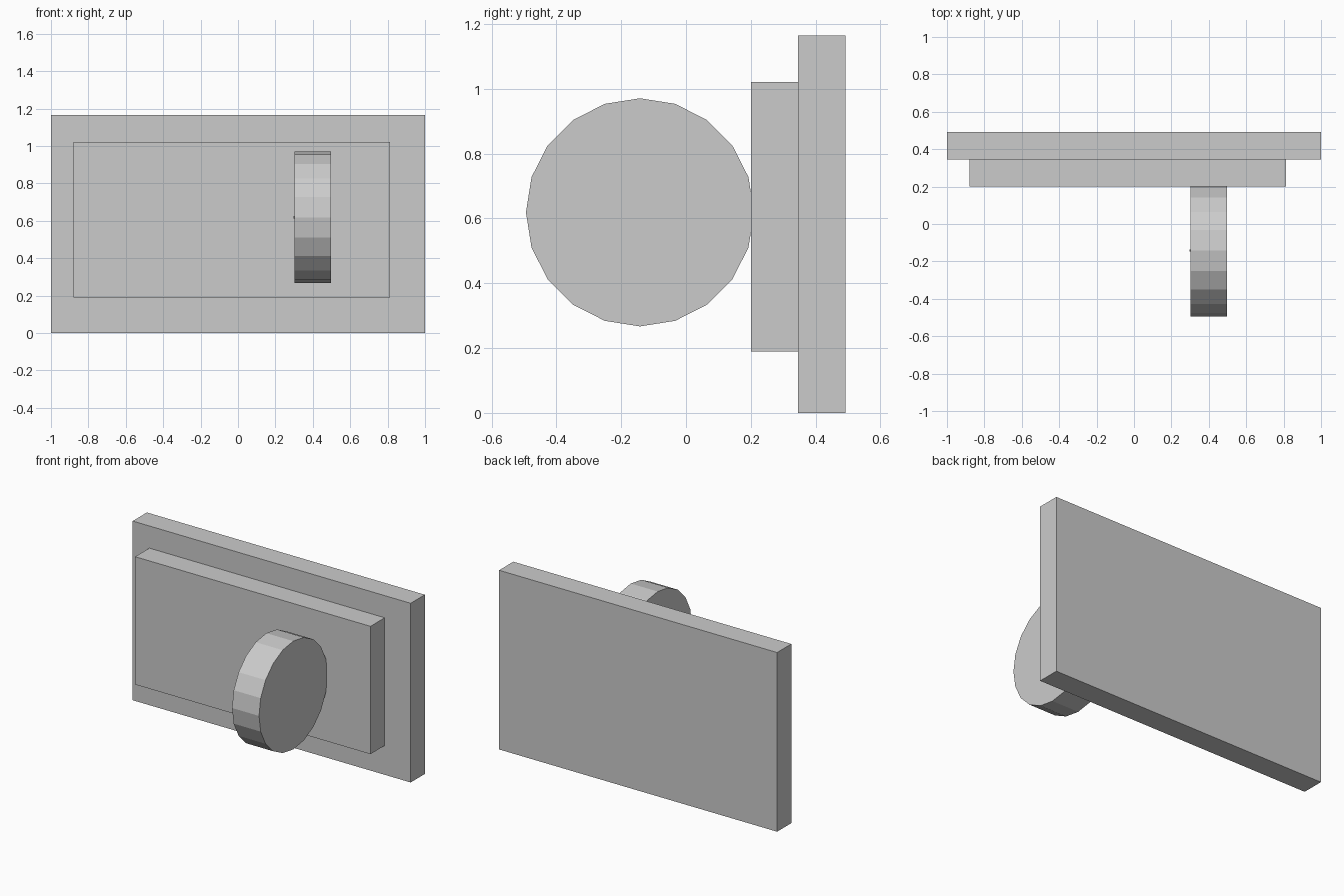
import bpy
from math import pi

if "Cube" in bpy.data.objects:
    bpy.data.objects.remove(bpy.data.objects["Cube"])


def box(name, lo, hi):
    bpy.ops.mesh.primitive_cube_add(size=1, location=[(a + b) / 2 for a, b in zip(lo, hi)])
    ob = bpy.context.object
    ob.name = name
    ob.scale = [b - a for a, b in zip(lo, hi)]
    bpy.ops.object.transform_apply(location=False, rotation=False, scale=True)
    return ob


def disc_x(name, x0, x1, y, z, radius, sides):
    # Cylinder lying along x, with a vertex at the top
    bpy.ops.mesh.primitive_cylinder_add(vertices=sides, radius=radius, depth=x1 - x0,
                                        location=((x0 + x1) / 2, y, z),
                                        rotation=(0, pi / 2, 0))
    bpy.context.object.name = name


# Stepped mounting plates
box("back_plate", (-1, 0.346, 0), (1, 0.492, 1.165))
box("front_plate", (-0.88, 0.2, 0.19), (0.813, 0.346, 1.021))

# Upright wheel touching the front plate, with a tiny centre pin
disc_x("wheel", 0.303, 0.497, -0.142, 0.619, 0.352, 20)
disc_x("centre_pin", 0.296, 0.31, -0.142, 0.619, 0.006, 8)
